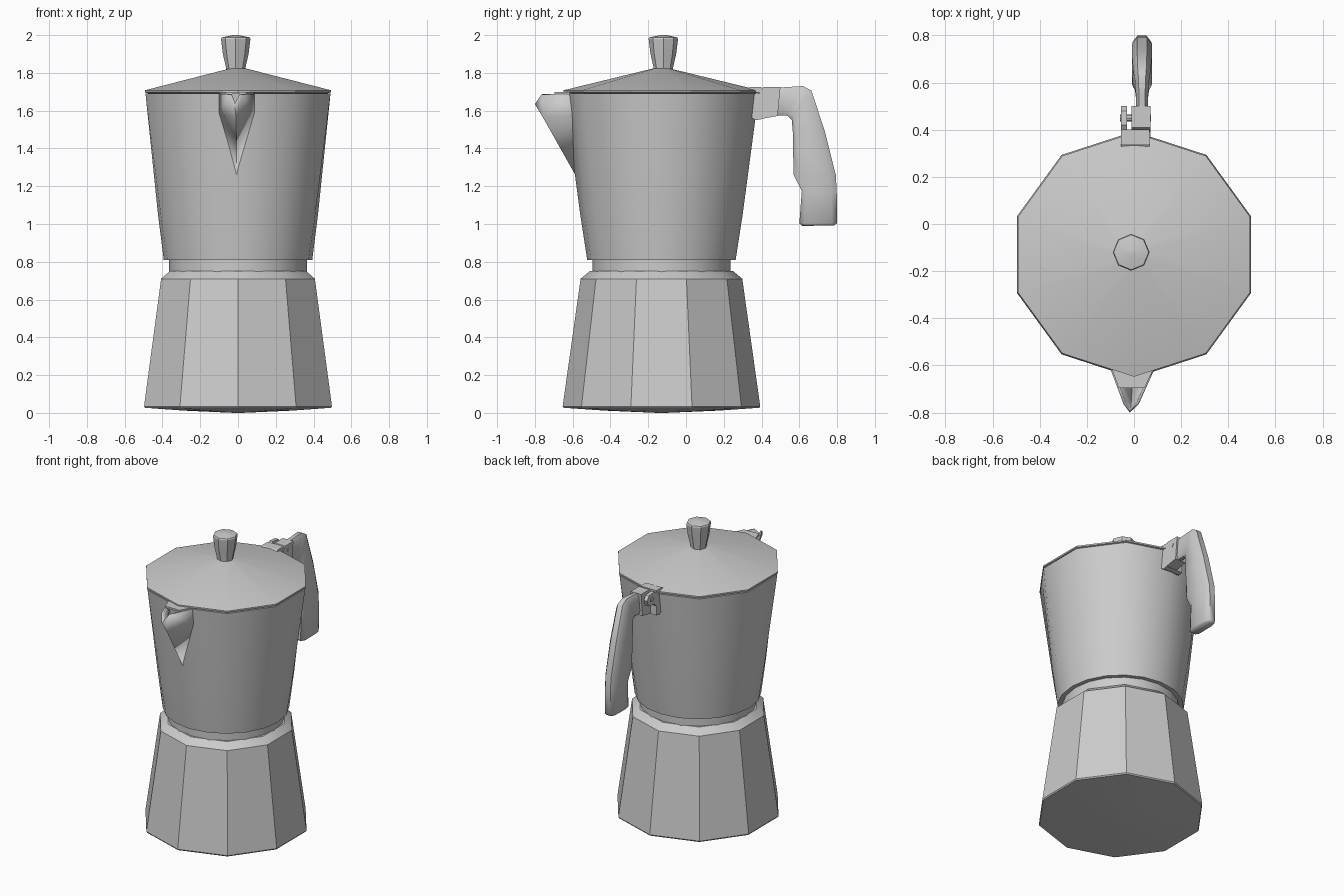
import bpy, bmesh, math
from mathutils import Vector

if "Cube" in bpy.data.objects:
    bpy.data.objects.remove(bpy.data.objects["Cube"])

CY = -0.13  # pot axis position along y


def finish(name, bm, angle=30):
    bmesh.ops.remove_doubles(bm, verts=bm.verts, dist=1e-5)
    bmesh.ops.recalc_face_normals(bm, faces=bm.faces)
    me = bpy.data.meshes.new(name)
    bm.to_mesh(me)
    bm.free()
    ob = bpy.data.objects.new(name, me)
    bpy.context.collection.objects.link(ob)
    bpy.ops.object.select_all(action='DESELECT')
    ob.select_set(True)
    bpy.context.view_layer.objects.active = ob
    if angle:
        bpy.ops.object.shade_smooth_by_angle(angle=math.radians(angle))
    return ob


def loft(name, rings, angle=30, caps=(True, True)):
    bm = bmesh.new()
    rows = [[bm.verts.new(p) for p in r] for r in rings]
    n = len(rows[0])
    for a, b in zip(rows, rows[1:]):
        for i in range(n):
            j = (i + 1) % n
            bm.faces.new((a[i], a[j], b[j], b[i]))
    if caps[0]:
        bm.faces.new(rows[0])
    if caps[1]:
        bm.faces.new(rows[-1])
    return finish(name, bm, angle)


def ring(n, r, z, mid=1.0, cx=0.0, cy=CY):
    # odd points can be pulled in by mid, so 20 points can draw a decagon
    pts = []
    for i in range(n):
        a = math.pi / 2 + 2 * math.pi * i / n
        k = r * (mid if i % 2 else 1)
        pts.append((cx + k * math.cos(a), cy + k * math.sin(a), z))
    return pts


def plate(name, x0, x1, outline):
    return loft(name, [[(x, y, z) for y, z in outline] for x in (x0, x1)])


FLAT = math.cos(math.radians(18))

# Faceted water base with a slightly convex bottom
loft("base", [ring(10, r, z) for r, z in
              [(0.02, 0.0), (0.30, 0.012), (0.518, 0.027), (0.523, 0.035),
               (0.428, 0.71), (0.38, 0.75)]])

# Round neck
loft("neck", [ring(20, 0.365, 0.74), ring(20, 0.365, 0.83)])

# Upper jug: round at the bottom, ten sided at the rim
loft("jug", [ring(20, 0.393, 0.81), ring(20, 0.43, 1.05, 0.985),
             ring(20, 0.515, 1.69, FLAT)], 50)

# Lid with a thin rim and low cone
loft("lid", [ring(10, r, z) for r, z in
             [(0.50, 1.692), (0.518, 1.698), (0.518, 1.708), (0.05, 1.822)]])

# Lid flap that covers the back of the spout
flap = [(-0.10, -0.60), (-0.065, -0.695), (0.045, -0.695), (0.09, -0.60)]
loft("lid_flap", [[(x, y, z) for x, y in flap] for z in (1.688, 1.70)])

# Lid knob
loft("knob", [ring(8, r, z, 1, -0.012, -0.12) for r, z in
              [(0.05, 1.80), (0.052, 1.83), (0.068, 1.90), (0.078, 1.98),
               (0.074, 1.988), (0.015, 2.0)]])

# V shaped pouring spout, an open shell
bm = bmesh.new()
root = (-0.007, -0.575, 1.24)
belly = (-0.01, -0.755, 1.56)
tip = (-0.018, -0.80, 1.635)
for s in (-1, 1):
    top = (-0.006 + s * 0.10, -0.60, 1.69)
    side = (-0.006 + s * 0.098, -0.59, 1.58)
    lip = (-0.012 + s * 0.032, -0.765, 1.685)
    for f in ((top, side, lip), (side, belly, lip), (lip, belly, tip),
              (side, root, belly)):
        bm.faces.new([bm.verts.new(p) for p in f])
spout = finish("spout", bm, 20)
mod = spout.modifiers.new("thickness", 'SOLIDIFY')
mod.thickness = 0.012

# Hinge bracket on the back of the jug
plate("bracket_root", -0.055, 0.07,
      [(0.31, 1.69), (0.40, 1.69), (0.40, 1.555), (0.37, 1.55), (0.33, 1.57)])
plate("bracket_left", -0.055, -0.03,
      [(0.38, 1.70), (0.42, 1.725), (0.48, 1.72), (0.50, 1.69),
       (0.485, 1.65), (0.42, 1.64), (0.38, 1.60)])
plate("bracket_right", -0.01, 0.07,
      [(0.39, 1.70), (0.41, 1.725), (0.50, 1.725), (0.485, 1.572),
       (0.39, 1.555)])
plate("lid_tab", -0.055, 0.065,
      [(0.30, 1.70), (0.34, 1.725), (0.40, 1.725), (0.40, 1.695)])

# Hinge pin
loft("hinge_pin", [[(x, 0.45 + 0.015 * math.cos(a), 1.685 + 0.015 * math.sin(a))
                    for a in [i * math.pi / 4 for i in range(8)]]
                   for x in (-0.06, 0.073)])

# Curved handle: outer point, inner point, half width
stations = [
    ((0.490, 1.722), (0.480, 1.575), 0.026),
    ((0.550, 1.726), (0.535, 1.575), 0.026),
    ((0.620, 1.730), (0.560, 1.550), 0.030),
    ((0.665, 1.705), (0.566, 1.480), 0.037),
    ((0.735, 1.490), (0.567, 1.380), 0.042),
    ((0.793, 1.260), (0.570, 1.260), 0.042),
    ((0.798, 1.170), (0.613, 1.175), 0.040),
    ((0.800, 1.005), (0.600, 1.003), 0.036),
    ((0.785, 0.992), (0.615, 0.990), 0.028),
]
section = [(0, -0.5), (0.14, -1), (0.86, -1), (1, -0.5),
           (1, 0.5), (0.86, 1), (0.14, 1), (0, 0.5)]
rings = []
for o, i, w in stations:
    o, i = Vector(o), Vector(i)
    rings.append([(0.034 + w * s, *o.lerp(i, t)) for t, s in section])
loft("handle", rings, 50)
